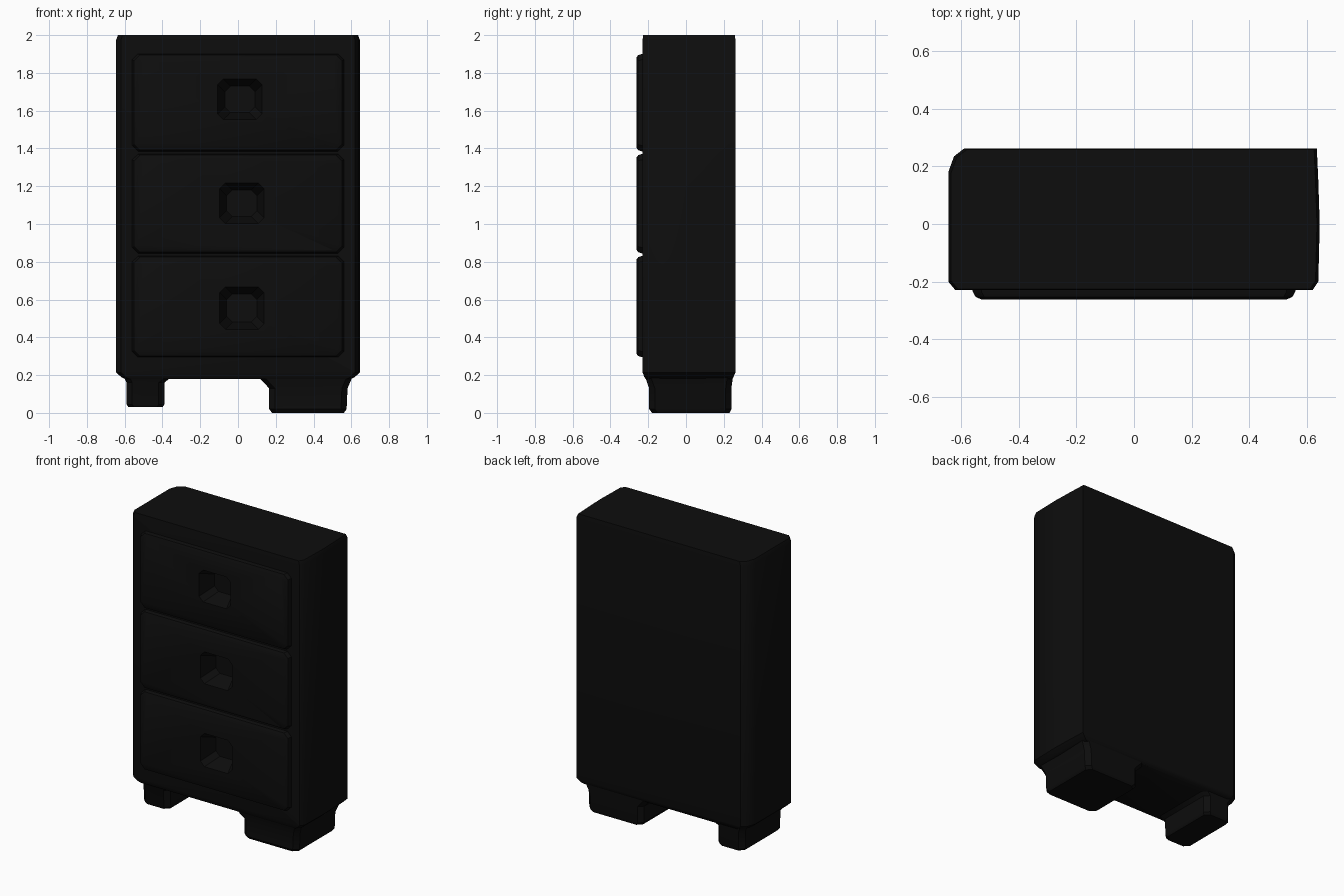
import bpy, bmesh

if "Cube" in bpy.data.objects:
    bpy.data.objects.remove(bpy.data.objects["Cube"])

black = bpy.data.materials.new("black_paint")
black.diffuse_color = (0.004, 0.004, 0.004, 1)
black.use_nodes = True
black.node_tree.nodes["Principled BSDF"].inputs["Base Color"].default_value = black.diffuse_color


def loft(name, rings, bevel=0.0):
    """Skin a closed solid through matching rings of points."""
    bm = bmesh.new()
    loops = [[bm.verts.new(p) for p in ring] for ring in rings]
    n = len(loops[0])
    for a, b in zip(loops, loops[1:]):
        for i in range(n):
            j = (i + 1) % n
            bm.faces.new((a[i], a[j], b[j], b[i]))
    bm.faces.new(loops[0][::-1])
    bm.faces.new(loops[-1])
    bmesh.ops.recalc_face_normals(bm, faces=bm.faces)
    mesh = bpy.data.meshes.new(name)
    bm.to_mesh(mesh)
    bm.free()
    ob = bpy.data.objects.new(name, mesh)
    bpy.context.collection.objects.link(ob)
    mesh.materials.append(black)
    if bevel:
        mod = ob.modifiers.new("soft_edges", "BEVEL")
        mod.width, mod.segments = bevel, 2
    return ob


def cut_pockets(ob, cutters):
    for c in cutters:
        mod = ob.modifiers.new("pocket", "BOOLEAN")
        mod.operation, mod.object, mod.solver = "DIFFERENCE", c, "EXACT"


def front_ring(x0, x1, z0, z1, y, c):
    """Rectangle with clipped corners, facing the front."""
    return [(x0 + c, y, z0), (x1 - c, y, z0), (x1, y, z0 + c), (x1, y, z1 - c),
            (x1 - c, y, z1), (x0 + c, y, z1), (x0, y, z1 - c), (x0, y, z0 + c)]


def floor_ring(x0, x1, y0, y1, z, c=0.03):
    return [(x0 + c, y0, z), (x1 - c, y0, z), (x1, y0 + c, z), (x1, y1 - c, z),
            (x1 - c, y1, z), (x0 + c, y1, z), (x0, y1 - c, z), (x0, y0 + c, z)]


# Finger pockets: tapered recesses, used as hidden cutters
cutters = []
for x0, x1, z0, z1 in ((-0.11, 0.13, 1.55, 1.77), (-0.10, 0.14, 1.0, 1.22),
                       (-0.10, 0.14, 0.44, 0.67)):
    c = loft("pocket_cutter", [front_ring(x0 - 0.01, x1 + 0.01, z0 - 0.01, z1 + 0.01, -0.30, 0.03),
                               front_ring(x0 + 0.04, x1 - 0.04, z0 + 0.04, z1 - 0.04, -0.15, 0.03)])
    c.hide_render = True
    c.hide_viewport = True
    cutters.append(c)

# Cabinet body: uneven plan outline, softened at top and bottom
plan = [(-0.645, -0.20), (-0.62, -0.23), (0.62, -0.23), (0.64, -0.20), (0.645, 0.0),
        (0.64, 0.15), (0.635, 0.262), (-0.59, 0.262), (-0.625, 0.235), (-0.645, 0.18)]
levels = ((0.18, 0.93), (0.19, 0.96), (0.215, 1.0), (1.975, 1.0), (2.0, 0.985))
body = loft("cabinet_body", [[(x * s, y * s, z) for x, y in plan] for z, s in levels])
cut_pockets(body, cutters)

# Drawer fronts with chamfered rims
drawers = []
for (name, z0, z1), pocket in zip((("top_drawer", 1.385, 1.90), ("middle_drawer", 0.845, 1.37),
                                   ("bottom_drawer", 0.295, 0.83)), cutters):
    d = loft(name, [front_ring(-0.56 + i, 0.56 - i, z0 + i * 0.6, z1 - i * 0.6, y, 0.03)
                    for y, i in ((-0.21, 0), (-0.235, 0), (-0.253, 0.01), (-0.262, 0.03))])
    cut_pockets(d, [pocket])
    drawers.append(d)

# Feet: a narrow left one and a wide right one, flaring under the body
left = loft("left_foot", [floor_ring(-0.58, -0.40, -0.18, 0.23, 0.03),
                          floor_ring(-0.59, -0.39, -0.19, 0.24, 0.045),
                          floor_ring(-0.59, -0.39, -0.195, 0.24, 0.16),
                          floor_ring(-0.61, -0.34, -0.22, 0.25, 0.20)])
right = loft("right_foot", [floor_ring(0.18, 0.56, -0.18, 0.23, 0.0),
                            floor_ring(0.165, 0.575, -0.195, 0.24, 0.02),
                            floor_ring(0.165, 0.58, -0.195, 0.24, 0.13),
                            floor_ring(0.10, 0.61, -0.22, 0.25, 0.20)])

# Smooth shading with crisp corners kept
for ob in [body, left, right] + drawers:
    bpy.ops.object.select_all(action="DESELECT")
    ob.select_set(True)
    bpy.context.view_layer.objects.active = ob
    bpy.ops.object.shade_smooth_by_angle(angle=0.6)
